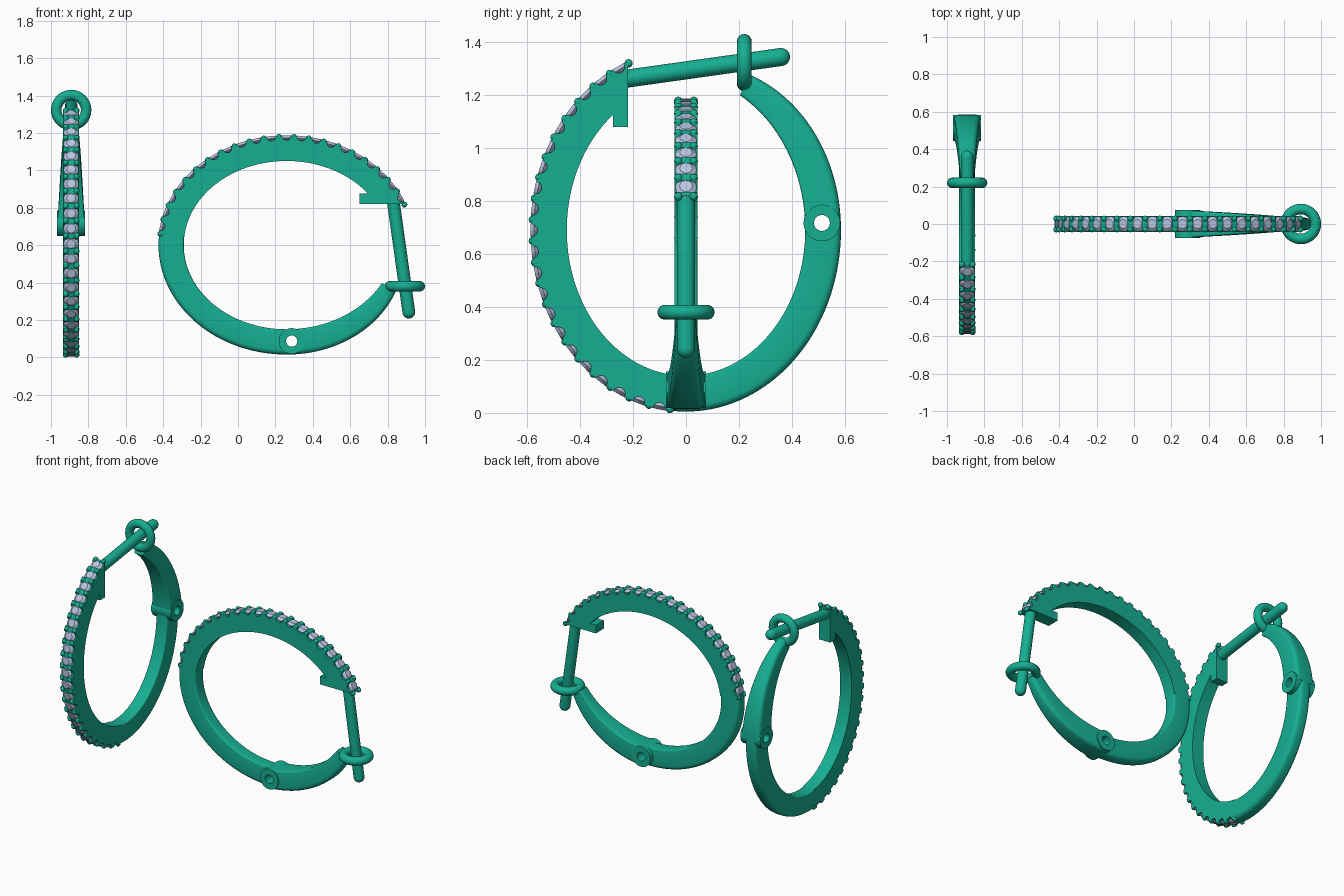
import bpy, bmesh
from math import sin, cos, pi, radians, sqrt, hypot
from mathutils import Matrix, Vector

if "Cube" in bpy.data.objects:
    bpy.data.objects.remove(bpy.data.objects["Cube"])

# Each earring is built in local (u, v, w): hoop lies in the u-v plane, w is its width
CV, AO, BO, AI, BI = 0.69, 0.585, 0.685, 0.45, 0.55   # outer / inner ellipses
HALF = 0.043                                          # hoop half width
HINGE = Vector((0.513, 0.717, 0))


def material(name, col):
    m = bpy.data.materials.new(name)
    m.diffuse_color = (*col, 1)
    m.use_nodes = True
    m.node_tree.nodes["Principled BSDF"].inputs["Base Color"].default_value = m.diffuse_color
    return m


METAL = material("green_metal", (0.008, 0.43, 0.29))
STONE = material("pale_stone", (0.48, 0.56, 0.76))


def outer(t, k=1.0):
    return Vector((AO * k * cos(t), CV + BO * k * sin(t), 0))


def inner(t, k=1.0):
    return Vector((AI * k * cos(t), CV + BI * k * sin(t), 0))


def finish(bm, name, mat, angle=35):
    bmesh.ops.recalc_face_normals(bm, faces=bm.faces)
    me = bpy.data.meshes.new(name)
    bm.to_mesh(me)
    bm.free()
    me.materials.append(mat)
    if angle:
        me.shade_smooth()
        me.set_sharp_from_angle(angle=radians(angle))
    return me


def loft(rings, name, closed=False):
    bm = bmesh.new()
    vs = [[bm.verts.new(p) for p in r] for r in rings]
    pairs = list(zip(vs, vs[1:])) + ([(vs[-1], vs[0])] if closed else [])
    n = len(rings[0])
    for a, b in pairs:
        for i in range(n):
            bm.faces.new((a[i], a[(i + 1) % n], b[(i + 1) % n], b[i]))
    if not closed:
        bm.faces.new(vs[0])
        bm.faces.new(vs[-1])
    return finish(bm, name, METAL)


def section(pi_, po, hw, r_in=0.01, r_out=0.026):
    """Rounded rectangle between an inner and an outer point."""
    d = po - pi_
    length = d.length
    d.normalize()
    ring = []
    for x, y, r, a0 in ((length, hw, r_out, 0), (0, hw, r_in, 90),
                        (0, -hw, r_in, 180), (length, -hw, r_out, 270)):
        r = min(r, length * 0.4, hw * 0.8)
        cx, cy = (x - r if x else r), (y - r if y > 0 else y + r)
        for k in range(5):
            a = radians(a0 + k * 22.5)
            ring.append(pi_ + d * (cx + r * cos(a)) + Vector((0, 0, cy + r * sin(a))))
    return ring


def cut_hole(me):
    """Pin hole through the hinge."""
    bm = bmesh.new()
    bmesh.ops.create_cone(bm, cap_ends=True, segments=32, radius1=0.03, radius2=0.03,
                          depth=0.4, matrix=Matrix.Translation(HINGE))
    cutter = bpy.data.objects.new("pin_cutter", finish(bm, "pin_cutter", METAL))
    ob = bpy.data.objects.new("tmp", me)
    for o in (cutter, ob):
        bpy.context.collection.objects.link(o)
    cutter.hide_render = True
    mod = ob.modifiers.new("hole", 'BOOLEAN')
    mod.operation, mod.object, mod.solver = 'DIFFERENCE', cutter, 'EXACT'
    dg = bpy.context.evaluated_depsgraph_get()
    res = bpy.data.meshes.new_from_object(ob.evaluated_get(dg))
    res.set_sharp_from_angle(angle=radians(35))
    for o in (cutter, ob):
        bpy.data.objects.remove(o)
    return res


# Arc-length table of the outer edge, and evenly spaced stones along it
N_GEM, STEPS = 21, 900
T0, T1 = radians(112), radians(264)
ts = [T0 + (T1 - T0) * i / STEPS for i in range(STEPS + 1)]
arc = [0.0]
for a, b in zip(ts, ts[1:]):
    arc.append(arc[-1] + (outer(b) - outer(a)).length)
PITCH = arc[-1] / N_GEM


def frame(s):
    """Matrix on the outer edge at arc length s: x tangent, y width, z outward."""
    t = ts[min(range(len(arc)), key=lambda i: abs(arc[i] - s))]
    n = Vector((cos(t) / AO, sin(t) / BO, 0)).normalized()
    w = Vector((0, 0, 1))
    return Matrix.Translation(outer(t)) @ Matrix((w.cross(n) * -1, w * -1, n)).transposed().to_4x4()


parts = {}

# Stone-set half of the hoop, with scalloped edge and stop plate at its end
edge = []
for t, s in zip(ts[::2], arc[::2]):
    d = abs((s / PITCH) % 1 - 0.5) * PITCH
    n = Vector((cos(t) / AO, sin(t) / BO, 0)).normalized()
    edge.append(outer(t) - n * sqrt(max(0, 0.024 ** 2 - d * d)))
ti = radians(127.7)
back = [inner(T1 + (ti - T1) * i / 60) for i in range(61)]
poly = edge + back + [Vector((-0.275, 1.08, 0)), Vector((-0.219, 1.08, 0))]
bm = bmesh.new()
face = bm.faces.new([bm.verts.new(p - Vector((0, 0, HALF))) for p in poly])
ext = bmesh.ops.extrude_face_region(bm, geom=[face])
bmesh.ops.translate(bm, vec=(0, 0, 2 * HALF),
                    verts=[g for g in ext['geom'] if isinstance(g, bmesh.types.BMVert)])
bmesh.ops.recalc_face_normals(bm, faces=bm.faces)
bmesh.ops.triangulate(bm, faces=[f for f in bm.faces if len(f.verts) > 4])
parts["stone_rail"] = finish(bm, "stone_rail", METAL)

# Faceted stones
bm = bmesh.new()
for i in range(N_GEM):
    m = frame((i + 0.5) * PITCH)
    for r1, r2, h, z in ((0.041, 0.024, 0.013, -0.0045), (0.004, 0.041, 0.032, -0.027)):
        bmesh.ops.create_cone(bm, cap_ends=True, segments=12, radius1=r1, radius2=r2, depth=h,
                              matrix=m @ Matrix.Translation((0, 0, z)))
parts["stones"] = finish(bm, "stones", STONE, 0)

# Prong beads between the stones
bm = bmesh.new()
for i in range(N_GEM + 1):
    for w in (-0.029, 0.029):
        bmesh.ops.create_uvsphere(bm, u_segments=10, v_segments=8, radius=0.016,
                                  matrix=frame(i * PITCH) @ Matrix.Translation((0, w, -0.006)))
parts["prongs"] = finish(bm, "prongs", METAL, 60)

# Plain part of the hoop, up to the hinge
rings = []
for i in range(41):
    t = T1 + (radians(362) - T1) * i / 40
    rings.append(section(inner(t), outer(t), HALF))
parts["plain_hoop"] = cut_hole(loft(rings, "plain_hoop"))

# Tapered swinging arm
rings = []
for i in range(31):
    f = i / 30
    t = radians(2 + 62 * f)
    rings.append(section(inner(t, 1 + 0.03 * f * f), outer(t, 1 - 0.05 * f * f), 0.073 - 0.038 * f))
parts["swing_arm"] = cut_hole(loft(rings, "swing_arm"))

# Hinge knuckle
bm = bmesh.new()
bmesh.ops.create_cone(bm, cap_ends=True, segments=48, radius1=0.069, radius2=0.069,
                      depth=0.15, matrix=Matrix.Translation(HINGE))
parts["hinge_knuckle"] = cut_hole(finish(bm, "hinge_knuckle", METAL))

# Ear post with rounded tip
p0, p1, R = Vector((-0.235, 1.26, 0)), Vector((0.392, 1.348, 0)), 0.034
ax = (p1 - p0).normalized()
side = Vector((-ax.y, ax.x, 0))
L = (p1 - p0).length
stations = [(0, R)] + [(L - R + R * sin(a), R * cos(a)) for a in [k * pi / 2 / 6.3 for k in range(7)]]
rings = [[p0 + ax * s + side * (r * cos(a)) + Vector((0, 0, r * sin(a)))
          for a in [2 * pi * k / 24 for k in range(24)]] for s, r in stations]
parts["ear_post"] = loft(rings, "ear_post")

# Catch ring around the post
rings = []
for i in range(40):
    a = 2 * pi * i / 40
    rings.append([(0.22 + 0.028 * sin(b), 1.322 + (0.08 + 0.028 * cos(b)) * cos(a),
                   (0.08 + 0.028 * cos(b)) * sin(a)) for b in [2 * pi * k / 16 for k in range(16)]])
parts["catch_ring"] = loft(rings, "catch_ring", closed=True)

# Place the pair: one standing in the y-z plane, one lying over in the x-z plane
standing = Matrix(((0, 0, 1, -0.892), (1, 0, 0, 0), (0, 1, 0, 0), (0, 0, 0, 1)))
reclined = Matrix(((0, 1, 0, -0.43), (0, 0, -1, 0), (-1, 0, 0, 0.6), (0, 0, 0, 1)))
for label, mat in (("left", standing), ("right", reclined)):
    for name, me in parts.items():
        ob = bpy.data.objects.new(f"{label}_{name}", me)
        bpy.context.collection.objects.link(ob)
        ob.matrix_world = mat
